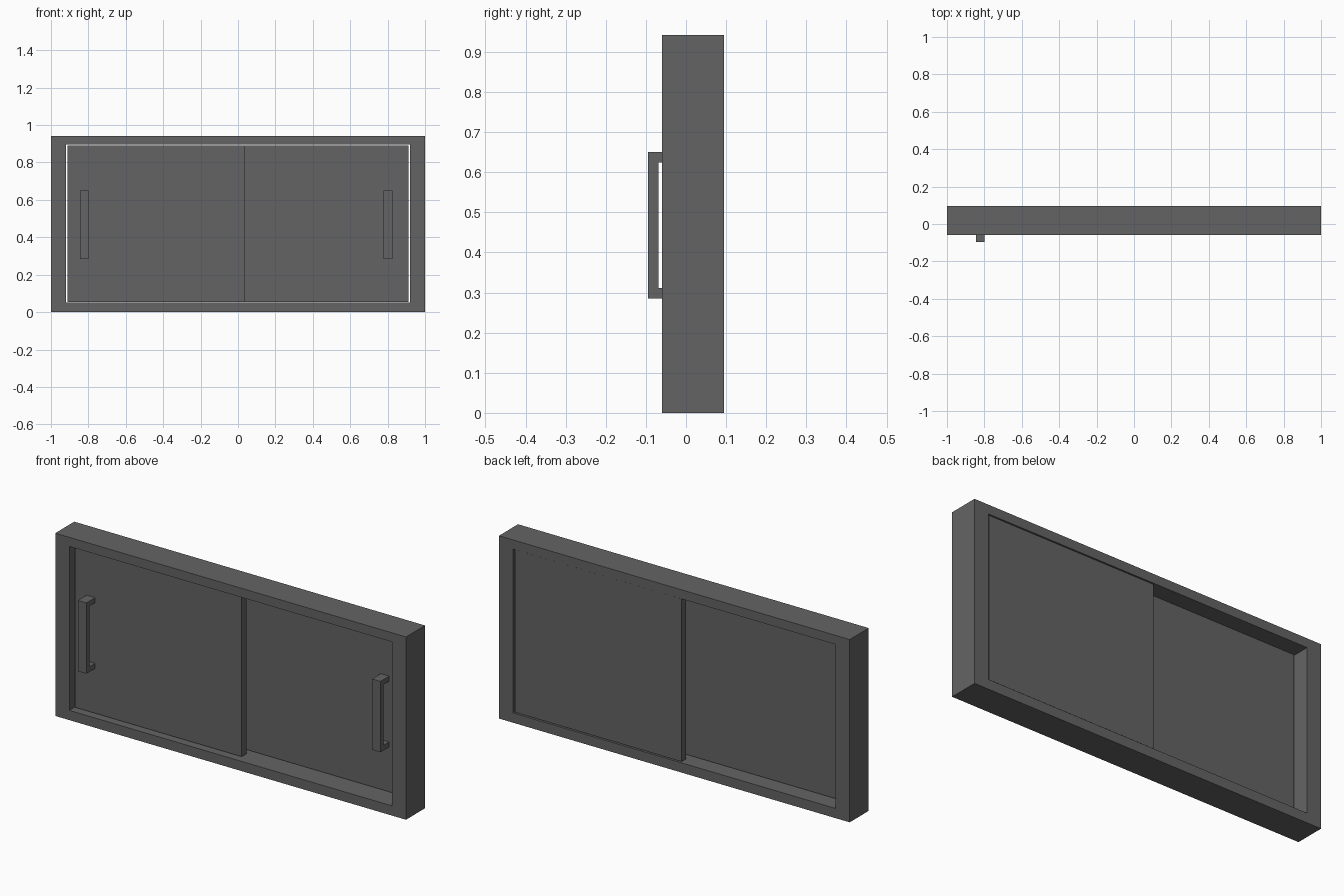
import bpy
import bmesh
from mathutils import Vector

cube = bpy.data.objects.get("Cube")
if cube:
    bpy.data.objects.remove(cube, do_unlink=True)

# One dark grey for the whole window
grey = bpy.data.materials.new("dark grey")
grey.use_nodes = True
color = (0.127, 0.127, 0.127, 1)
grey.diffuse_color = color
grey.node_tree.nodes["Principled BSDF"].inputs["Base Color"].default_value = color


def finish(name, bm):
    bmesh.ops.recalc_face_normals(bm, faces=bm.faces)
    mesh = bpy.data.meshes.new(name)
    bm.to_mesh(mesh)
    bm.free()
    mesh.materials.append(grey)
    obj = bpy.data.objects.new(name, mesh)
    bpy.context.collection.objects.link(obj)
    return obj


def extrude(bm, faces, offset):
    """Pull flat faces into a closed solid."""
    result = bmesh.ops.extrude_face_region(bm, geom=faces, use_keep_orig=True)
    verts = [g for g in result["geom"] if isinstance(g, bmesh.types.BMVert)]
    bmesh.ops.translate(bm, verts=verts, vec=Vector(offset))


def box(name, x, y, z):
    bm = bmesh.new()
    corners = [(x[0], z[0]), (x[1], z[0]), (x[1], z[1]), (x[0], z[1])]
    face = bm.faces.new([bm.verts.new((a, y[0], b)) for a, b in corners])
    extrude(bm, [face], (0, y[1] - y[0], 0))
    return finish(name, bm)


def handle(name, x0, x1, front, back):
    """Bracket-shaped pull: side profile extruded across its width."""
    low, high, t = 0.285, 0.65, 0.026
    profile = [(back, low), (front, low), (front, high), (back, high),
               (back, high - t), (front + t, high - t),
               (front + t, low + t), (back, low + t)]
    bm = bmesh.new()
    face = bm.faces.new([bm.verts.new((x0, y, z)) for y, z in profile])
    extrude(bm, [face], (x1 - x0, 0, 0))
    return finish(name, bm)


# Outer frame: two rectangles bridged into a ring, then given depth
def rectangle(bm, x, z0, z1, y):
    return [bm.verts.new((a, y, b)) for a, b in
            ((-x, z0), (x, z0), (x, z1), (-x, z1))]


bm = bmesh.new()
outer = rectangle(bm, 1.0, 0.0, 0.942, -0.06)
inner = rectangle(bm, 0.92, 0.05, 0.895, -0.06)
ring = []
for i in range(4):
    j = (i + 1) % 4
    ring.append(bm.faces.new((outer[i], outer[j], inner[j], inner[i])))
extrude(bm, ring, (0, 0.155, 0))
finish("frame", bm)

# Two overlapping sliding panels
panel_z = (0.054, 0.892)
box("right_sliding_panel", (-0.912, 0.038), (-0.024, 0.013), panel_z)
box("left_sliding_panel", (-0.038, 0.912), (0.053, 0.09), panel_z)

# Pull handles, one on each panel
handle("right_handle", -0.846, -0.798, -0.095, -0.024)
handle("left_handle", 0.777, 0.825, -0.018, 0.053)
